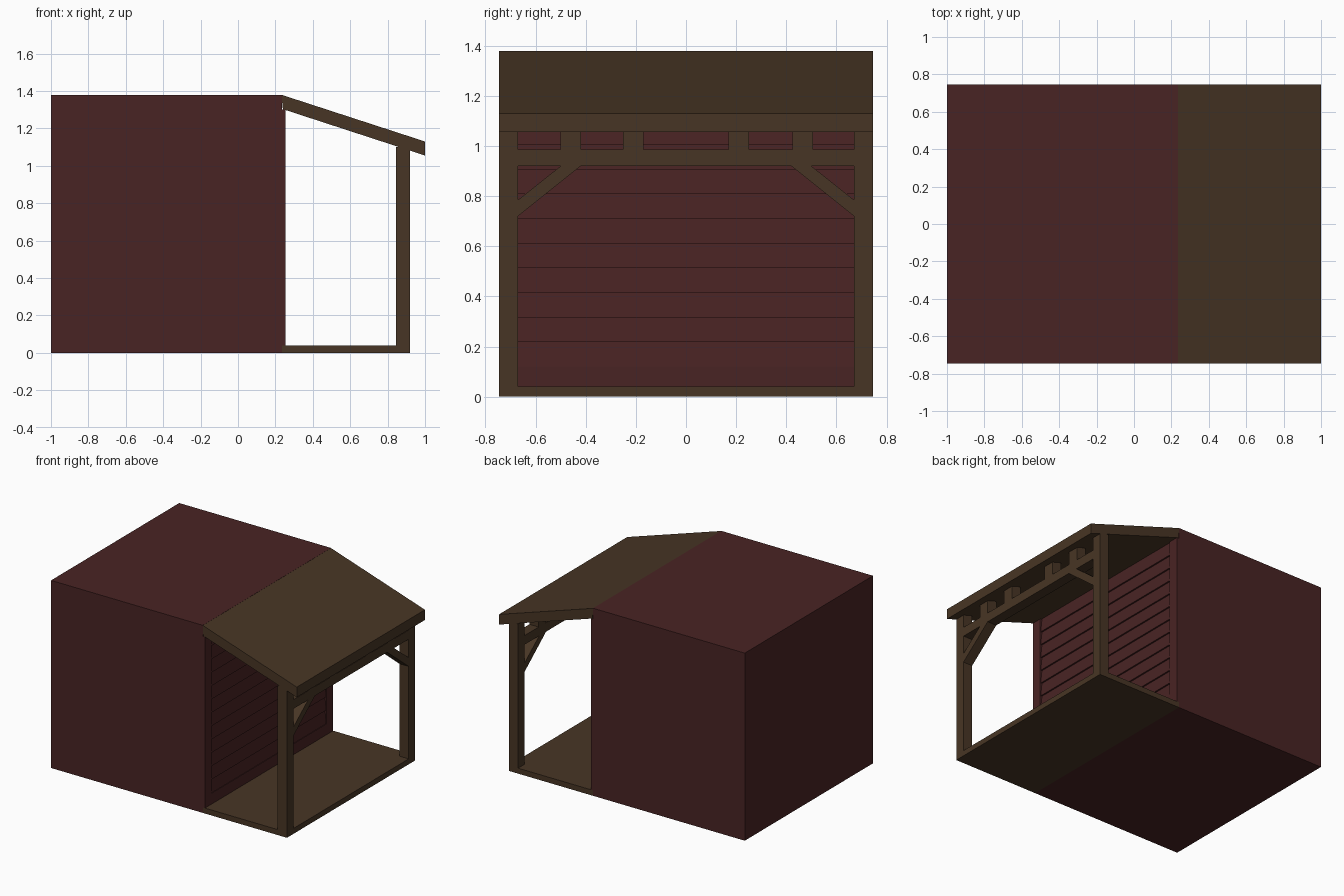
import bpy, bmesh

if "Cube" in bpy.data.objects:
    bpy.data.objects.remove(bpy.data.objects["Cube"])


def material(name, rgb):
    m = bpy.data.materials.new(name)
    m.diffuse_color = (*rgb, 1)
    m.use_nodes = True
    m.node_tree.nodes["Principled BSDF"].inputs["Base Color"].default_value = m.diffuse_color
    return m


RED = material("dark red paint", (0.066, 0.017, 0.017))
BROWN = material("brown timber", (0.064, 0.036, 0.018))


def prism(name, pts, axis, lo, hi, mat):
    """Extrude a profile: axis 'y' takes (x, z) points, axis 'x' takes (y, z)."""
    bm = bmesh.new()
    if axis == 'y':
        rings = [[bm.verts.new((a, t, b)) for a, b in pts] for t in (lo, hi)]
    else:
        rings = [[bm.verts.new((t, a, b)) for a, b in pts] for t in (lo, hi)]
    bm.faces.new(rings[0])
    bm.faces.new(rings[1][::-1])
    n = len(pts)
    for i in range(n):
        j = (i + 1) % n
        bm.faces.new((rings[0][i], rings[1][i], rings[1][j], rings[0][j]))
    bmesh.ops.recalc_face_normals(bm, faces=bm.faces)
    me = bpy.data.meshes.new(name)
    bm.to_mesh(me)
    bm.free()
    me.materials.append(mat)
    ob = bpy.data.objects.new(name, me)
    bpy.context.collection.objects.link(ob)
    return ob


def box(name, x0, x1, y0, y1, z0, z1, mat):
    return prism(name, [(x0, z0), (x1, z0), (x1, z1), (x0, z1)], 'y', y0, y1, mat)


W = 0.745           # half width
IN = 0.67           # inner edge of posts and trim
WALL = 0.235        # plane of the porch wall
PX0, PX1 = 0.845, 0.92

# closed building body
box("building_body", -1, WALL, -W, W, 0, 1.38, RED)

# lap siding: each board leans out at its lower edge
boards, z0, z1 = 12, 0.12, 1.30
step = (z1 - z0) / boards
profile = [(WALL - 0.01, z1), (WALL - 0.01, z0)]
for i in range(boards):
    profile += [(0.249, z0 + i * step), (0.238, z0 + (i + 1) * step)]
prism("lap_siding", profile, 'y', -IN, IN, RED)
box("base_board", WALL, 0.253, -IN, IN, 0.04, 0.12, RED)

# porch floor and sloping roof slab
box("porch_floor", WALL, PX1, -W, W, 0, 0.04, BROWN)
prism("porch_roof", [(0.232, 1.38), (1, 1.13), (1, 1.055), (0.24, 1.303)],
      'y', -W, W, BROWN)

# posts, corner trim and diagonal braces on both sides
for s, side in ((-1, "front"), (1, "back")):
    ya, yb = sorted((s * IN, s * W))
    box(side + "_post", PX0, PX1, ya, yb, 0.04, 1.10, BROWN)
    box(side + "_corner_trim", WALL, 0.253, ya, yb, 0.04, 1.30, RED)
    prism(side + "_brace", [(s * 0.67, 0.72), (s * 0.42, 0.92),
                            (s * 0.50, 0.92), (s * 0.67, 0.785)],
          'x', PX0, PX1, BROWN)

# cross beam with spacer blocks up to the roof
box("cross_beam", PX0, PX1, -IN, IN, 0.92, 0.987, BROWN)
for i, y in enumerate((-0.46, -0.21, 0.21, 0.465)):
    box("spacer_block_%d" % (i + 1), PX0, PX1, y - 0.041, y + 0.041, 0.987, 1.10, BROWN)
